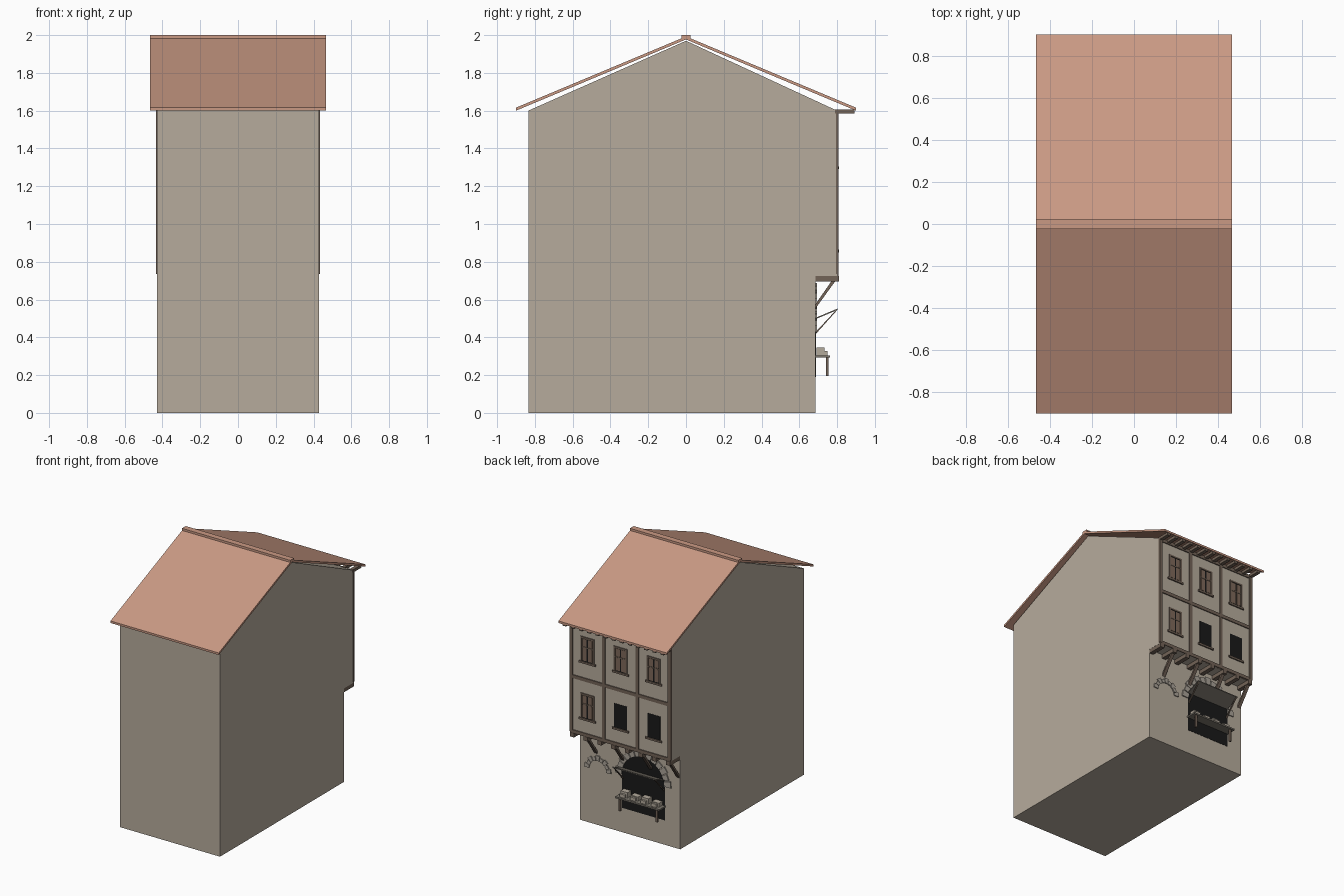
import bpy, bmesh, math
from mathutils import Vector

if "Cube" in bpy.data.objects:
    bpy.data.objects.remove(bpy.data.objects["Cube"])


def mat(name, rgb):
    m = bpy.data.materials.new(name)
    m.diffuse_color = (*rgb, 1)
    m.use_nodes = True
    m.node_tree.nodes["Principled BSDF"].inputs["Base Color"].default_value = m.diffuse_color
    return m


PLASTER = mat("plaster", (0.47, 0.41, 0.335))
TILE = mat("roof tile", (0.59, 0.32, 0.23))
TIMBER = mat("timber", (0.17, 0.125, 0.095))
SHUTTER = mat("shutter wood", (0.21, 0.14, 0.10))
DARK = mat("dark opening", (0.01, 0.01, 0.01))
STONE = mat("arch stone", (0.40, 0.36, 0.31))
GREY = mat("weathered wood", (0.20, 0.18, 0.15))
CRATE = mat("crate", (0.45, 0.40, 0.33))


def finish(name, bm, material):
    bmesh.ops.recalc_face_normals(bm, faces=bm.faces)
    me = bpy.data.meshes.new(name)
    bm.to_mesh(me)
    bm.free()
    me.materials.append(material)
    ob = bpy.data.objects.new(name, me)
    bpy.context.collection.objects.link(ob)
    return ob


def add_prism(bm, pts, offset):
    """Extrude a planar outline of 3D points by an offset vector."""
    f = bm.faces.new([bm.verts.new(p) for p in pts])
    ext = bmesh.ops.extrude_face_region(bm, geom=[f])["geom"]
    bmesh.ops.translate(bm, vec=offset, verts=[g for g in ext if isinstance(g, bmesh.types.BMVert)])


def add_box(bm, x0, x1, y0, y1, z0, z1):
    add_prism(bm, [(x0, y0, z0), (x1, y0, z0), (x1, y1, z0), (x0, y1, z0)], Vector((0, 0, z1 - z0)))


def boxes(name, dims, material):
    bm = bmesh.new()
    for d in dims:
        add_box(bm, *d)
    return finish(name, bm, material)


def side_profiles(name, pts, spans, material):
    """Outline in (y, z), extruded over each (x0, x1) span."""
    bm = bmesh.new()
    for x0, x1 in spans:
        add_prism(bm, [(x0, y, z) for y, z in pts], Vector((x1 - x0, 0, 0)))
    return finish(name, bm, material)


def centred(xs, w):
    return [(x - w / 2, x + w / 2) for x in xs]


W, LOW, UP = 0.43, 0.685, 0.80   # half width, lower and upper street wall

# Walls with the jettied upper storeys
side_profiles("house_walls", [(-0.835, 0), (LOW, 0), (LOW, 0.725), (UP, 0.725), (UP, 1.6),
                              (0, 1.97), (-0.835, 1.6)], [(-W, W)], PLASTER)

# Roof slabs and ridge cap
for name, s in (("roof_front", -1), ("roof_back", 1)):
    side_profiles(name, [(0, 1.977), (0.9 * s, 1.6), (0.9 * s, 1.616), (0, 1.993)],
                  [(-0.465, 0.465)], TILE)
boxes("ridge_cap", [(-0.465, 0.465, -0.023, 0.023, 1.978, 2.0)], TILE)

# Rafter tails under the street eave
tails = [-0.42 + 0.84 * i / 12 for i in range(13)]
boxes("rafter_tails", [(a, b, UP - 0.01, 0.893, 1.585, 1.607) for a, b in centred(tails, 0.028)], TIMBER)

# Jetty joists and diagonal brackets
joists = [0.412 - 0.1177 * i for i in range(8)]
boxes("jetty_joists", [(a, b, LOW - 0.01, 0.81, 0.695, 0.726) for a, b in centred(joists, 0.034)], TIMBER)
side_profiles("jetty_brackets", [(LOW, 0.552), (LOW, 0.575), (0.77, 0.697), (0.79, 0.697)],
              centred(joists[1::2], 0.026), TIMBER)

# Timber frame: posts and rails
frame = [(a, b, UP - 0.01, 0.807, 0.735, 1.6) for a, b in centred((-0.143, 0.143), 0.026)]
frame += [(s * 0.422 - 0.013, s * 0.422 + 0.013, UP - 0.006, 0.808, 0.735, 1.6) for s in (-1, 1)]
frame += [(-W, W, UP - 0.01, 0.8075, z - 0.013, z + 0.013) for z in (0.738, 1.165, 1.587)]
boxes("timber_frame", frame, TIMBER)

# Windows: dark pane, frame, sill; most with shutters
panes, frames, sills, leaves = [], [], [], []
for row, z0 in enumerate((0.865, 1.305)):
    z1 = z0 + 0.185
    for x in (-0.285, 0.0, 0.285):
        panes.append((x - 0.055, x + 0.055, UP - 0.01, UP + 0.002, z0, z1))
        sills.append((x - 0.07, x + 0.07, UP - 0.01, UP + 0.010, z0 - 0.015, z0))
        if row == 1 or x > 0.1:
            for s in (-1, 1):
                c = x + s * 0.052
                frames.append((c - 0.006, c + 0.006, UP - 0.01, UP + 0.007, z0, z1))
                for za, zb in ((z0 + 0.006, z0 + 0.105), (z0 + 0.115, z1 - 0.01)):
                    m = x + s * 0.024
                    leaves.append((m - 0.018, m + 0.018, UP - 0.01, UP + 0.004, za, zb))
            frames.append((x - 0.058, x + 0.058, UP - 0.01, UP + 0.007, z1 - 0.006, z1 + 0.006))
            frames.append((x - 0.052, x + 0.052, UP - 0.01, UP + 0.005, z0 + 0.106, z0 + 0.114))
boxes("window_panes", panes, DARK)
boxes("window_frames", frames, TIMBER)
boxes("window_sills", sills, TIMBER)
boxes("window_shutters", leaves, SHUTTER)

# Arched shop opening
SX, SR, SZ = -0.115, 0.185, 0.45
arc = [(SX + SR * math.cos(math.pi * i / 16), LOW - 0.005, SZ + SR * math.sin(math.pi * i / 16))
       for i in range(17)]
bm = bmesh.new()
add_prism(bm, [(SX - SR, LOW - 0.005, 0.19), (SX + SR, LOW - 0.005, 0.19)] + arc, Vector((0, 0.007, 0)))
finish("shop_opening", bm, DARK)


# Arch stones of alternating length
def arch(name, cx, cz, r0, r1, n):
    bm = bmesh.new()
    step = math.pi / n
    for i in range(n):
        a, b = (i + 0.07) * step, (i + 0.93) * step
        ro = r1 if i % 2 == 0 else r1 - 0.012
        pts = [(cx + r * math.cos(t), LOW - 0.01, cz + r * math.sin(t))
               for r, t in ((r0, a), (ro, a), (ro, b), (r0, b))]
        add_prism(bm, pts, Vector((0, 0.018, 0)))
    finish(name, bm, STONE)


arch("shop_arch", SX, SZ, SR, 0.24, 13)
arch("door_arch", 0.275, 0.425, 0.075, 0.115, 9)

# Raised shop shutter with its props
side_profiles("shop_awning", [(LOW, 0.496), (0.803, 0.545), (0.801, 0.552), (LOW, 0.503)],
              [(SX - SR, SX + SR)], GREY)
side_profiles("awning_props", [(LOW, 0.415), (LOW, 0.427), (0.797, 0.547), (0.803, 0.547)],
              centred((SX - 0.175, SX + 0.175), 0.010), TIMBER)

# Market table and goods
boxes("market_table", [(SX - 0.19, SX + 0.19, LOW, 0.762, 0.292, 0.304)], GREY)
boxes("table_legs", [(a, b, 0.74, 0.754, 0.195, 0.293)
                     for a, b in centred((SX - 0.16, SX + 0.16), 0.016)], TIMBER)
crates = []
for i in range(4):
    x = SX + 0.135 - 0.09 * i
    h = 0.345 if i % 2 == 0 else 0.335
    crates.append((x - 0.03, x + 0.03, LOW + 0.005, 0.732, 0.304, h))
    crates.append((x - 0.018, x + 0.026, 0.733, 0.748, 0.304, 0.328))
boxes("goods_crates", crates, CRATE)
